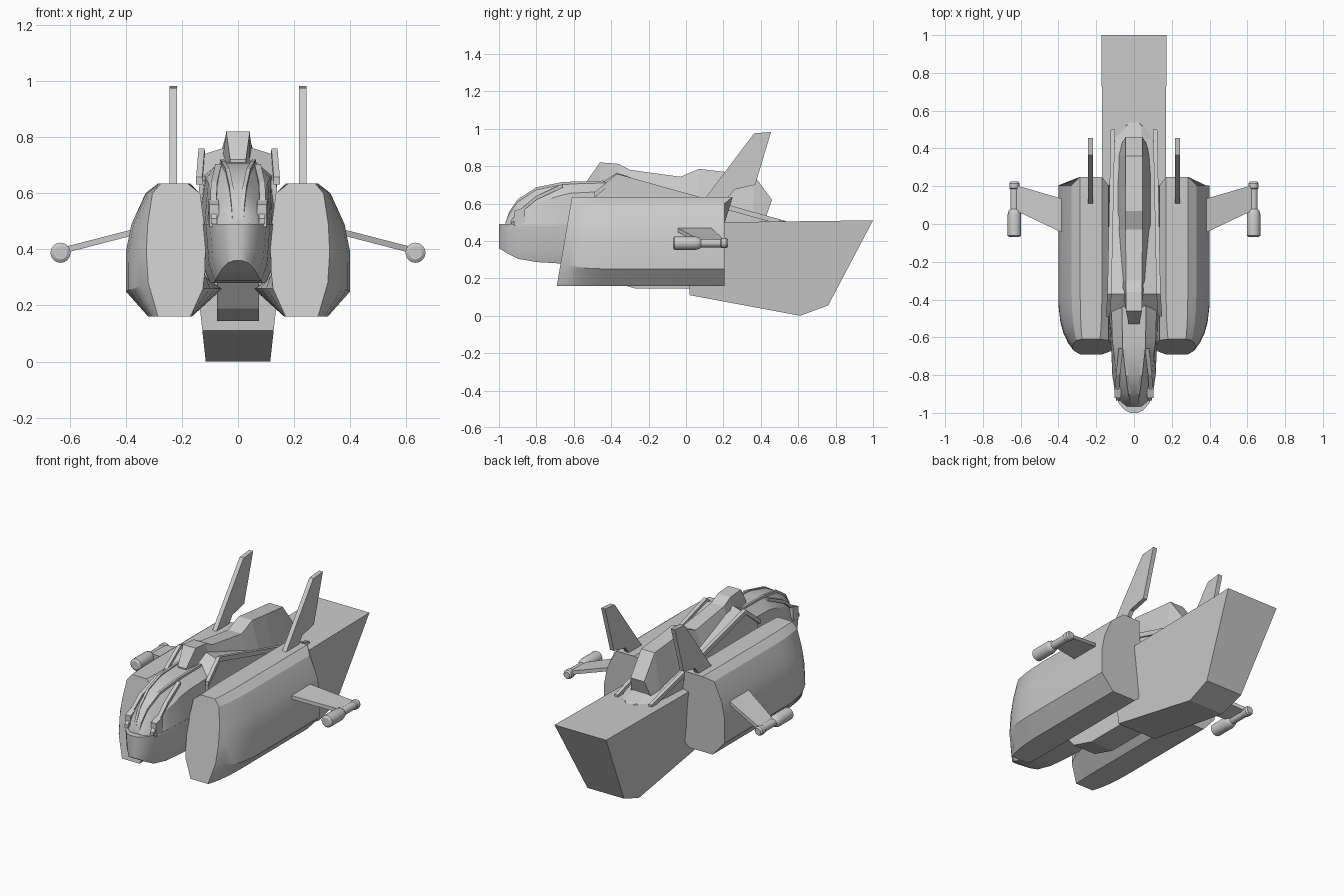
import bpy, bmesh, math

def make(name, verts, faces, smooth=None):
    me = bpy.data.meshes.new(name)
    me.from_pydata(verts, [], faces)
    bm = bmesh.new()
    bm.from_mesh(me)
    bmesh.ops.recalc_face_normals(bm, faces=bm.faces)
    bm.to_mesh(me)
    bm.free()
    ob = bpy.data.objects.new(name, me)
    bpy.context.collection.objects.link(ob)
    if smooth:
        bpy.ops.object.select_all(action='DESELECT')
        ob.select_set(True)
        bpy.context.view_layer.objects.active = ob
        bpy.ops.object.shade_smooth_by_angle(angle=math.radians(smooth))
    return ob

def loft(name, rings, smooth=None):
    """Skin a list of equal-length closed rings and cap both ends."""
    n, m = len(rings[0]), len(rings)
    faces = [(i*n + j, i*n + (j+1) % n, (i+1)*n + (j+1) % n, (i+1)*n + j)
             for i in range(m-1) for j in range(n)]
    faces += [tuple(range(n)), tuple(range((m-1)*n, m*n))]
    return make(name, [v for r in rings for v in r], faces, smooth)

def sym(half):
    """Mirror half a cross-section into a full ring."""
    return half + [(-x, y, z) for x, y, z in reversed(half)]

def pair(name, rings, smooth=None):
    for side, s in (("right", 1), ("left", -1)):
        loft(f"{side}_{name}", [[(s*x, y, z) for x, y, z in r] for r in rings], smooth)

def bar(name, path, w, h):
    """Rectangular strip following a path, on both sides."""
    pair(name, [[(x+a*w/2, y, z+b*h/2) for a, b in ((-1, -1), (1, -1), (1, 1), (-1, 1))]
                for x, y, z in path])

# Lower nose hull
hull = [(-1, .02, .36), (-.985, .05, .352), (-.95, .08, .33), (-.9, .1, .305),
        (-.8, .115, .287), (-.68, .12, .28), (-.5, .138, .28), (.05, .14, .28)]
loft("nose_hull", [sym([(w, y, .49), (.9*w, y, zb+.06), (.72*w, y, zb)])
                   for y, w, zb in hull], 35)

# Cockpit canopy: y, base width, middle width, middle z, top width, top z
canopy = [(-.965, .045, .035, .495, .01, .5), (-.945, .07, .05, .52, .013, .55),
          (-.9, .1, .075, .55, .02, .615), (-.8, .115, .095, .60, .035, .68),
          (-.68, .12, .107, .64, .05, .706), (-.62, .122, .115, .655, .055, .71),
          (-.42, .142, .12, .665, .06, .715)]
loft("canopy", [sym([(b, y, .48), (m, y, mz), (t, y, tz)])
                for y, b, m, mz, t, tz in canopy], 25)

# Canopy ribs and lower window frames
bar("canopy_rib", [(.013, -.96, .505), (.016, -.945, .55), (.023, -.9, .615),
                   (.037, -.8, .68), (.053, -.66, .708), (.058, -.44, .715)], .014, .014)
bar("window_frame", [(.085, -.935, .5), (.088, -.87, .572), (.085, -.8, .63),
                     (.07, -.66, .695)], .022, .02)
bar("window_sill", [(.085, -.92, .52), (.088, -.86, .54)], .035, .08)

# Upper body sloping down to a rounded tail
body = [(-.48, .145, .64, .69), (-.37, .143, .735, .765), (.35, .122, .535, .555),
        (.45, .105, .508, .53), (.52, .065, .49, .51), (.55, .015, .485, .5)]
loft("upper_body", [sym([(w, y, .35), (w*.95, y, sh), (min(.04, w*.6), y, t)])
                    for y, w, sh, t in body])
bar("side_rail", [(.138, -.49, .645), (.13, -.37, .745), (.112, .5, .502)], .022, .028)

# Dorsal spine with intake in front and hump behind: y, top z, top width, base width, base z
spine = [(-.53, .72, .028, .026, .69), (-.46, .82, .042, .04, .69), (-.36, .812, .042, .06, .69),
         (-.3, .78, .042, .085, .66), (-.03, .743, .045, .1, .6), (.07, .785, .045, .105, .55),
         (.2, .77, .045, .105, .5), (.36, .755, .045, .09, .48), (.46, .62, .045, .075, .48)]
loft("dorsal_spine", [sym([(b, min(y, .41), zb), (t, y, z)]) for y, z, t, b, zb in spine])

# Belly block
belly = [(-.5, .29), (-.42, .19), (-.27, .145), (.05, .145), (.05, .4), (-.5, .4)]
loft("belly", [[(x, y, z) for y, z in belly] for x in (-.075, .075)])

# Tail boom, wider on top
boom = [(.02, .11), (.61, 0), (.76, .055), (1, .51), (.02, .498)]
loft("tail_boom", [[(s*(.115 + .11*z), y, z) for y, z in boom] for s in (-1, 1)])

# Engine nacelles: front outline grows into the full outline
front = [(.18, .635), (.275, .635), (.305, .6), (.322, .49), (.327, .39), (.32, .28), (.285, .16),
         (.17, .16), (.125, .26), (.118, .32), (.115, .45), (.135, .6)]
full = [(.17, .635), (.285, .635), (.33, .6), (.38, .49), (.4, .39), (.4, .25), (.32, .16),
        (.165, .16), (.055, .26), (.118, .3), (.115, .45), (.135, .6)]
rings = []
for d, s in ((0, 0), (.04, .36), (.09, .66), (.15, .87), (.24, 1)):
    rings.append([(a[0] + (b[0]-a[0])*s, -.61 - (.635-a[1])*.17 + d, a[1] + (b[1]-a[1])*s)
                  for a, b in zip(front, full)])
rings.append([(x, .25 if z > .62 else .205, z) for x, z in full])
pair("nacelle", rings, 25)

# Tail fins
fin = [(.1, .625), (.36, .97), (.365, .975), (.455, .983), (.37, .7), (.26, .675), (.22, .625)]
pair("tail_fin", [[(x, y, z) for y, z in fin] for x in (.218, .244)])

# Stub wings
pair("stub_wing", [[(x, a, z-.011), (x, b, z-.011), (x, b, z+.011), (x, a, z+.011)]
                   for x, a, b, z in ((.35, -.06, .125, .467), (.625, .07, .205, .396))])

# Wingtip guns, turned profiles: y, radius
gun = [(-.07, .024), (-.062, .036), (.05, .036), (.07, .031), (.08, .022),
       (.185, .022), (.19, .027), (.215, .027), (.225, .02)]
pair("wingtip_gun", [[(.633 + r*math.cos(k*math.pi/8), y, .388 + r*math.sin(k*math.pi/8))
                      for k in range(16)] for y, r in gun], 30)
